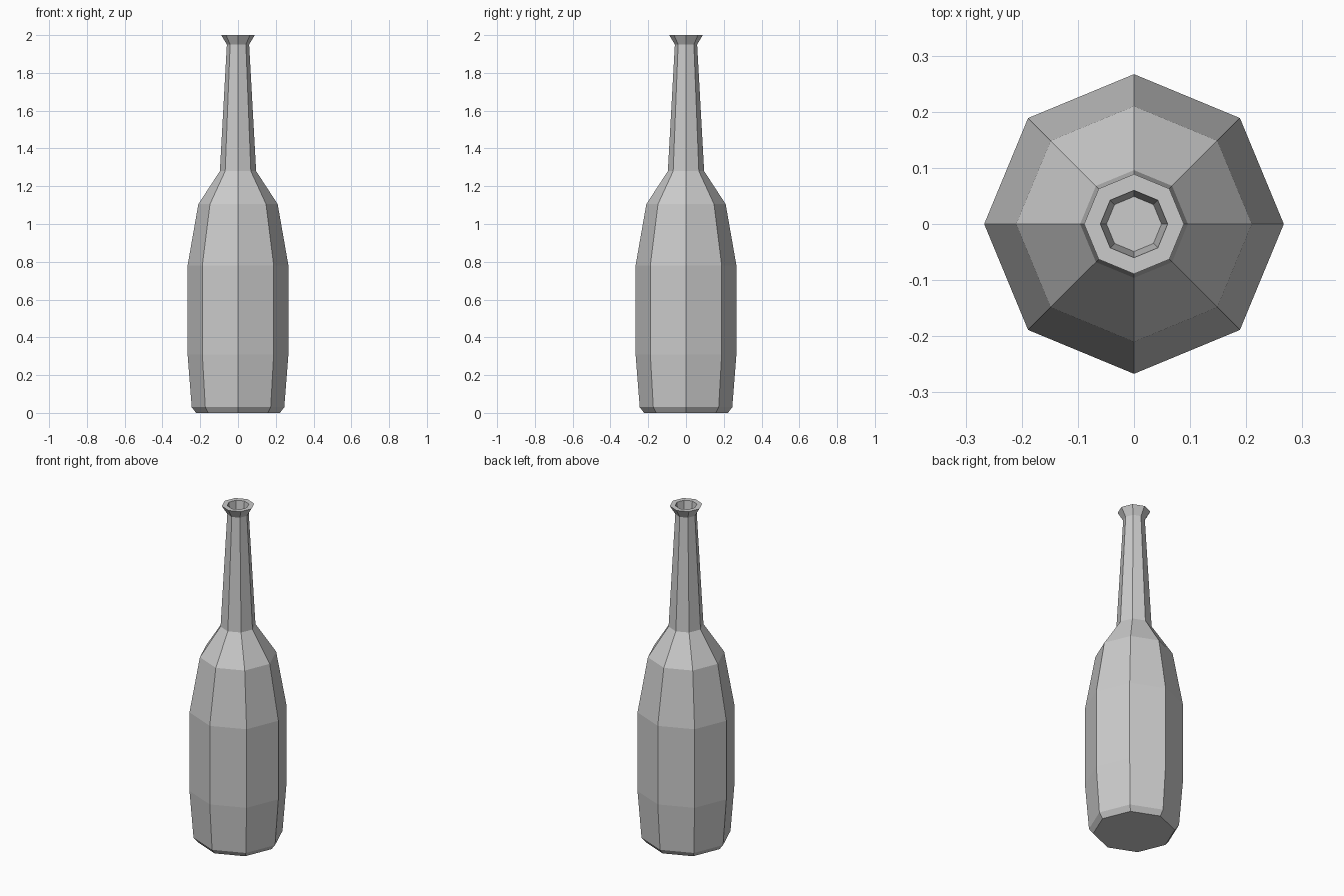
import bpy, bmesh
from math import cos, sin, pi

if "Cube" in bpy.data.objects:
    bpy.data.objects.remove(bpy.data.objects["Cube"])

SIDES = 8

# Profile (radius, z): base, body, shoulder, neck, flared lip, mouth recess
profile = [
    (0.222, 0.0), (0.245, 0.03), (0.267, 0.31), (0.267, 0.78),
    (0.21, 1.105), (0.096, 1.28), (0.059, 1.95), (0.089, 2.0),
    (0.06, 2.0), (0.049, 1.88),
]

bm = bmesh.new()
rings = [[bm.verts.new((r * cos(2 * pi * i / SIDES), r * sin(2 * pi * i / SIDES), z))
          for i in range(SIDES)] for r, z in profile]

# Side walls between neighbouring rings
for low, high in zip(rings, rings[1:]):
    for i in range(SIDES):
        j = (i + 1) % SIDES
        bm.faces.new((low[i], low[j], high[j], high[i]))

# Flat underside and floor of the mouth
bm.faces.new(rings[0][::-1])
bm.faces.new(rings[-1])
bmesh.ops.recalc_face_normals(bm, faces=bm.faces)

mesh = bpy.data.meshes.new("bottle")
bm.to_mesh(mesh)
bm.free()
bpy.context.collection.objects.link(bpy.data.objects.new("bottle", mesh))
